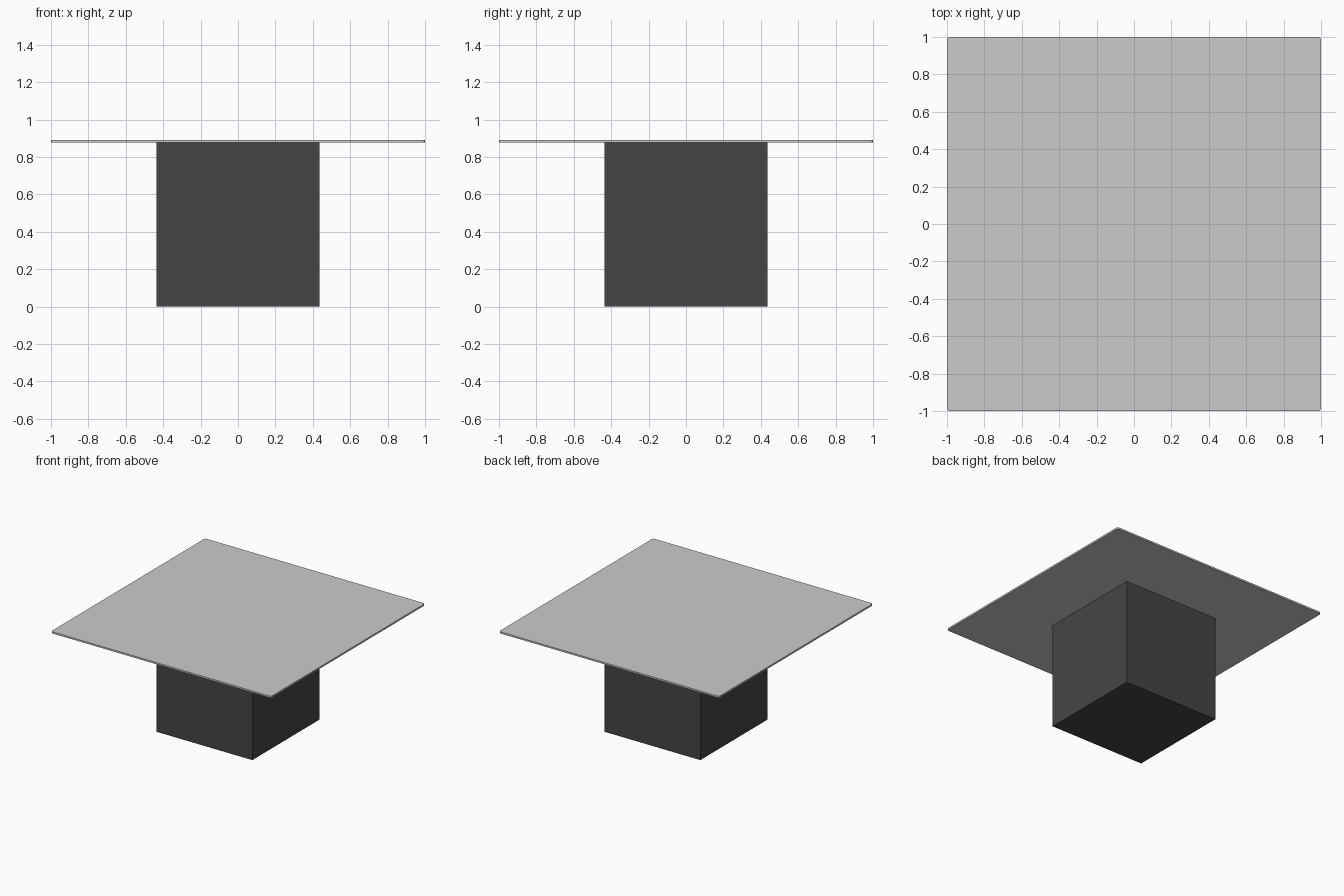
import bpy
import bmesh

if "Cube" in bpy.data.objects:
    bpy.data.objects.remove(bpy.data.objects["Cube"])

BASE_HALF = 0.435
TOP_BOTTOM, TOP_Z = 0.876, 0.89


def box(name, half, z0, z1, corner=0.0):
    """Square slab or block, optionally with rounded vertical corners."""
    bm = bmesh.new()
    bmesh.ops.create_cube(bm, size=1)
    for v in bm.verts:
        v.co.x *= 2 * half
        v.co.y *= 2 * half
        v.co.z = z1 if v.co.z > 0 else z0
    if corner:
        uprights = [e for e in bm.edges
                    if abs(e.verts[0].co.z - e.verts[1].co.z) > 1e-5]
        bmesh.ops.bevel(bm, geom=uprights, offset=corner, segments=4,
                        profile=0.5, affect='EDGES')
    mesh = bpy.data.meshes.new(name)
    bm.to_mesh(mesh)
    bm.free()
    obj = bpy.data.objects.new(name, mesh)
    bpy.context.collection.objects.link(obj)
    return obj


# Dark block base
base = box("pedestal_base", BASE_HALF, 0, TOP_BOTTOM)
dark = bpy.data.materials.new("dark_base")
dark.diffuse_color = (0.06, 0.06, 0.06, 1)
dark.use_nodes = True
dark.node_tree.nodes["Principled BSDF"].inputs["Base Color"].default_value = dark.diffuse_color
base.data.materials.append(dark)

# Thin square top with slightly rounded corners
box("table_top", 1.0, TOP_BOTTOM, TOP_Z, corner=0.016)
